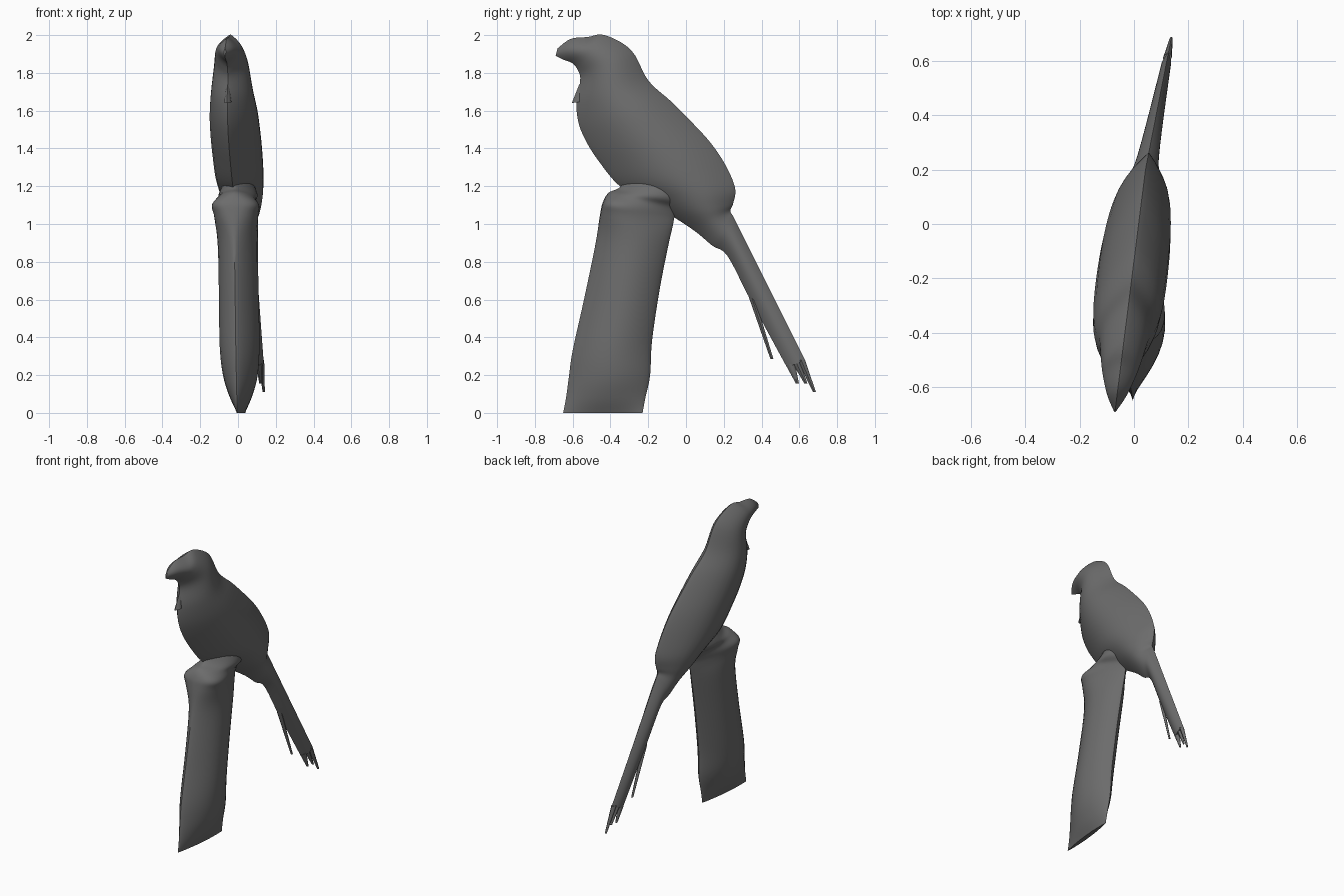
import bpy
import bmesh
import math

# Remove the default cube only
default_cube = bpy.data.objects.get("Cube")
if default_cube:
    bpy.data.objects.remove(default_cube, do_unlink=True)

# Single dark grey material
grey = bpy.data.materials.new("dark_grey")
grey.use_nodes = True
colour = (0.15, 0.15, 0.15, 1)
grey.diffuse_color = colour
grey.node_tree.nodes["Principled BSDF"].inputs["Base Color"].default_value = colour


def bird_seam(y, z):
    """Sideways position of the bird's sharp centre line."""
    return 0.017 + 0.126 * y + 0.07 * max(0, y - 0.2)


def post_seam(y, z):
    """Sideways position of the post's sharp centre line."""
    return 0.06 + 0.1 * y - 0.035 * z


def smooth_path(stations, steps):
    """Catmull-Rom interpolation through the stations."""
    last = len(stations) - 1
    for i in range(last):
        window = [stations[min(max(i + k, 0), last)] for k in (-1, 0, 1, 2)]
        for s in range(steps):
            u = s / steps
            yield [b + 0.5 * u * (c - a + u * (2 * a - 5 * b + 4 * c - d
                                               + u * (3 * (b - c) + d - a)))
                   for a, b, c, d in zip(*window)]
    yield stations[last]


def loft(name, stations, seam, roundness=0.9, steps=5, columns=16):
    """Skin lens-shaped slices: front y, z, back y, z, half width, skew."""
    bm = bmesh.new()
    rings = []
    for fy, fz, by, bz, width, skew in smooth_path(stations, steps):
        ring = []
        for i in range(2 * columns):
            side = 1 if i <= columns else -1
            t = (i if side > 0 else 2 * columns - i) / columns
            # crowd the columns towards both sharp edges
            t = 0.5 - 0.5 * math.cos(math.pi * t)
            y, z = fy + (by - fy) * t, fz + (bz - fz) * t
            bulge = max(0, math.sin(math.pi * t ** max(skew, 0.3))) ** roundness
            x = seam(y, z) + side * max(width, 0.002) * bulge
            ring.append(bm.verts.new((x, y, z)))
        rings.append(ring)
    for lower, upper in zip(rings, rings[1:]):
        for i in range(2 * columns):
            j = (i + 1) % (2 * columns)
            bm.faces.new((lower[i], lower[j], upper[j], upper[i]))
    bm.faces.new(rings[0])
    bm.faces.new(rings[-1])
    bmesh.ops.recalc_face_normals(bm, faces=bm.faces)
    mesh = bpy.data.meshes.new(name)
    bm.to_mesh(mesh)
    bm.free()
    mesh.materials.append(grey)
    obj = bpy.data.objects.new(name, mesh)
    bpy.context.collection.objects.link(obj)
    bpy.ops.object.select_all(action="DESELECT")
    obj.select_set(True)
    bpy.context.view_layer.objects.active = obj
    bpy.ops.object.shade_smooth_by_angle(angle=math.radians(40))
    return obj


# Bird: beak, head, body and tail as one continuous skin
loft("bird_body", [
    (-.69, 1.89, -.68, 1.93, .005, 1),
    (-.65, 1.87, -.61, 1.98, .035, 1),
    (-.60, 1.85, -.52, 1.99, .06, 1),
    (-.57, 1.81, -.43, 2.0, .075, 1),
    (-.56, 1.76, -.29, 1.92, .09, 1),
    (-.58, 1.65, -.20, 1.76, .11, 1),
    (-.57, 1.54, -.08, 1.65, .125, 1),
    (-.53, 1.44, .02, 1.55, .13, 1),
    (-.46, 1.33, .13, 1.43, .13, 1),
    (-.35, 1.2, .21, 1.31, .125, 1),
    (-.2, 1.12, .26, 1.19, .11, 1),
    (-.07, 1.04, .25, 1.11, .09, 1),
    (.05, .96, .235, 1.07, .065, 1),
    (.14, .885, .25, 1.04, .05, 1),
    (.22, .83, .28, .98, .04, 1),
    (.34, .6, .41, .72, .03, 1),
    (.535, .24, .63, .28, .018, 1),
], bird_seam)

# Throat tuft
loft("throat_tuft", [
    (-.565, 1.74, -.54, 1.74, .005, 1),
    (-.605, 1.64, -.54, 1.65, .02, 1),
], bird_seam)

# Loose feathers: root front, root back, tip
feathers = {
    "tail_feather_inner": ((.53, .25), (.575, .27), (.59, .155)),
    "tail_feather_middle": ((.565, .26), (.60, .28), (.635, .155)),
    "tail_feather_outer": ((.59, .28), (.63, .28), (.68, .11)),
    "side_feather": ((.33, .62), (.37, .59), (.455, .285)),
}
for name, (front, back, tip) in feathers.items():
    tip_front = (tip[0] - .008, tip[1])
    tip_back = (tip[0] + .008, tip[1])
    loft(name, [(*front, *back, .016, 1), (*tip_front, *tip_back, .006, 1)],
         bird_seam, columns=6)

# Post, pinched at the foot and flared under the perch
loft("perch_post", [
    (-.65, 0, -.23, 0, .015, 1),
    (-.635, .08, -.215, .08, .055, 1),
    (-.62, .19, -.19, .2, .09, 1),
    (-.60, .33, -.18, .38, .105, 1),
    (-.54, .6, -.14, .65, .105, 1),
    (-.48, .89, -.095, .88, .105, .9),
    (-.455, 1.05, -.07, .99, .115, .6),
    (-.44, 1.115, -.06, 1.04, .125, .5),
    (-.41, 1.165, -.04, 1.08, .1, .7),
    (-.35, 1.195, 0, 1.13, .1, 1),
    (-.28, 1.28, 0, 1.24, .06, 1),
], post_seam, roundness=0.75)
